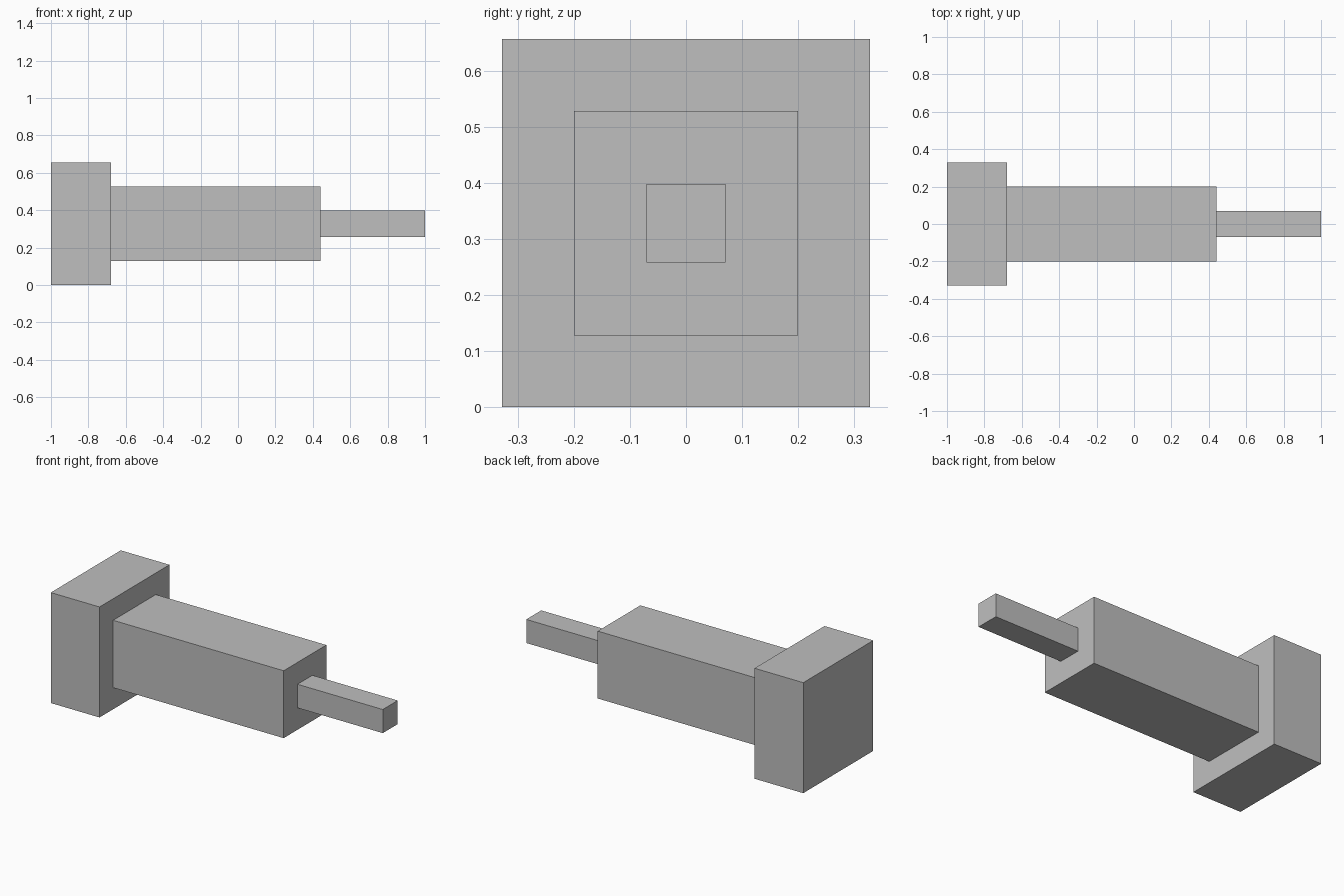
import bpy

cube = bpy.data.objects.get("Cube")
if cube:
    bpy.data.objects.remove(cube, do_unlink=True)

# Single plain grey
grey = bpy.data.materials.new("plain_grey")
grey.use_nodes = True
colour = (0.52, 0.52, 0.52, 1)
grey.diffuse_color = colour
grey.node_tree.nodes["Principled BSDF"].inputs["Base Color"].default_value = colour

AXIS_Z = 0.328


def square_bar(name, x0, x1, width):
    """Square bar running along x, centred on the shared axis."""
    bpy.ops.mesh.primitive_cube_add(size=1, location=((x0 + x1) / 2, 0, AXIS_Z))
    bar = bpy.context.object
    bar.name = name
    bar.scale = (x1 - x0, width, width)
    bpy.ops.object.transform_apply(location=False, rotation=False, scale=True)
    bar.data.materials.append(grey)
    return bar


# Three stepped sections, wide to narrow
square_bar("head_block", -1, -0.68, 2 * AXIS_Z)
square_bar("main_body", -0.68, 0.44, 0.4)
square_bar("narrow_tip", 0.44, 1, 0.14)
